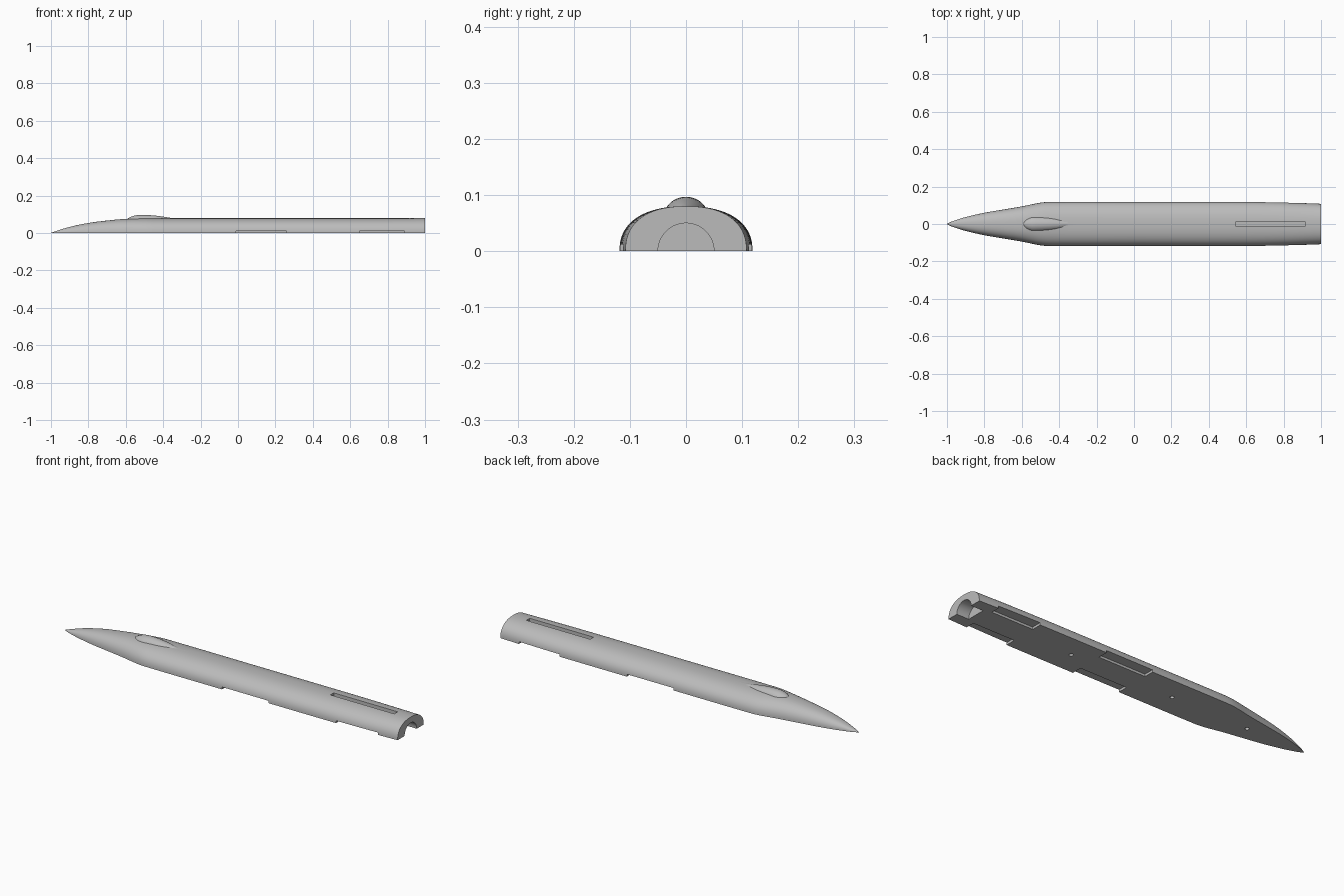
import bpy
import bmesh
from math import cos, sin, pi
from mathutils import Matrix

if "Cube" in bpy.data.objects:
    bpy.data.objects.remove(bpy.data.objects["Cube"], do_unlink=True)

grey = bpy.data.materials.new("light grey")
grey.use_nodes = True
grey.diffuse_color = (0.5, 0.5, 0.5, 1)
grey.node_tree.nodes["Principled BSDF"].inputs["Base Color"].default_value = grey.diffuse_color


def make_object(name, bm):
    bmesh.ops.recalc_face_normals(bm, faces=bm.faces)
    mesh = bpy.data.meshes.new(name)
    bm.to_mesh(mesh)
    bm.free()
    mesh.materials.append(grey)
    obj = bpy.data.objects.new(name, mesh)
    bpy.context.collection.objects.link(obj)
    return obj


def smooth_stations(points, steps):
    """Catmull-Rom interpolation of (x, half width, height) stations."""
    out = []
    for i in range(len(points) - 1):
        a, b = points[max(i - 1, 0)], points[i]
        c, d = points[i + 1], points[min(i + 2, len(points) - 1)]
        for s in range(steps):
            t = s / steps
            x = b[0] + (c[0] - b[0]) * t
            rest = []
            for k in (1, 2):
                m1 = (c[k] - a[k]) / (c[0] - a[0]) * (c[0] - b[0])
                m2 = (d[k] - b[k]) / (d[0] - b[0]) * (c[0] - b[0])
                rest.append((2*t**3 - 3*t**2 + 1) * b[k] + (t**3 - 2*t**2 + t) * m1
                            + (3*t**2 - 2*t**3) * c[k] + (t**3 - t**2) * m2)
            out.append((x, *rest))
    return out + [points[-1]]


def loft(name, stations, base, power, segments=40):
    """Closed half-section loft along x with a flat underside."""
    bm = bmesh.new()
    rings = []
    for x, w, h in stations:
        ring = []
        for i in range(segments + 1):
            a = pi * i / segments
            c, s = cos(a), max(sin(a), 0)
            y = w * abs(c) ** (2 / power) * (1 if c > 0 else -1)
            z = 0 if i in (0, segments) else h * s ** (2 / power)
            ring.append(bm.verts.new((x, y, base + z)))
        rings.append(ring)
    n = segments + 1
    for r, q in zip(rings, rings[1:]):
        for i in range(n):
            bm.faces.new((r[i], r[(i + 1) % n], q[(i + 1) % n], q[i]))
    bm.faces.new(rings[0])
    bm.faces.new(rings[-1])
    return make_object(name, bm)


def box(name, x, y, z):
    bm = bmesh.new()
    bmesh.ops.create_cube(bm, size=1)
    for v in bm.verts:
        v.co = [lo + (hi - lo) * (c + 0.5) for c, (lo, hi) in zip(v.co, (x, y, z))]
    return make_object(name, bm)


def cylinder(name, radius, depth, matrix, segments):
    bm = bmesh.new()
    bmesh.ops.create_cone(bm, cap_ends=True, segments=segments, radius1=radius,
                          radius2=radius, depth=depth, matrix=matrix)
    return make_object(name, bm)


def boolean(target, other, operation):
    mod = target.modifiers.new(other.name, "BOOLEAN")
    mod.operation, mod.object, mod.solver = operation, other, "EXACT"
    bpy.context.view_layer.objects.active = target
    bpy.ops.object.modifier_apply(modifier=mod.name)
    bpy.data.objects.remove(other, do_unlink=True)


# Fuselage upper half: pointed nose, straight barrel, slightly tapered tail
hull = [(-1, 0.001, 0.002), (-0.97, 0.015, 0.012), (-0.9, 0.037, 0.033),
        (-0.8, 0.06, 0.054), (-0.7, 0.077, 0.067), (-0.6, 0.094, 0.076),
        (-0.5, 0.114, 0.08), (-0.44, 0.118, 0.08), (0, 0.118, 0.08),
        (0.6, 0.118, 0.08), (0.8, 0.115, 0.08), (1, 0.108, 0.08)]
fuselage = loft("fuselage", smooth_stations(hull, 5), 0, 2.35)

# Canopy: blunt front, long tapered back
bubble = [(-0.595, 0.006, 0.014), (-0.58, 0.025, 0.024), (-0.55, 0.038, 0.034),
          (-0.52, 0.04, 0.037), (-0.46, 0.037, 0.035), (-0.4, 0.029, 0.028),
          (-0.34, 0.012, 0.018)]
boolean(fuselage, loft("canopy", smooth_stations(bubble, 4), 0.06, 2, 24), "UNION")

# Wing and tailplane slots along both lower edges
for x in ((-0.01, 0.26), (0.65, 0.89)):
    for side in (-1, 1):
        y = sorted((side * 0.065, side * 0.2))
        boolean(fuselage, box("side_slot", x, y, (-0.1, 0.012)), "DIFFERENCE")

# Fin slot in the top of the tail
boolean(fuselage, box("fin_slot", (0.545, 0.915), (-0.014, 0.014), (0.062, 0.2)), "DIFFERENCE")

# Round socket in the tail end
bore = Matrix.Translation((1, 0, 0)) @ Matrix.Rotation(pi / 2, 4, "Y")
boolean(fuselage, cylinder("tail_bore", 0.05, 0.14, bore, 64), "DIFFERENCE")

# Alignment pin holes in the flat underside
for x in (-0.665, -0.224, 0.37):
    hole = Matrix.Translation((x, 0, 0))
    boolean(fuselage, cylinder("pin_hole", 0.01, 0.05, hole, 24), "DIFFERENCE")

bpy.ops.object.select_all(action="DESELECT")
fuselage.select_set(True)
bpy.context.view_layer.objects.active = fuselage
bpy.ops.object.shade_smooth_by_angle(angle=pi / 6)
